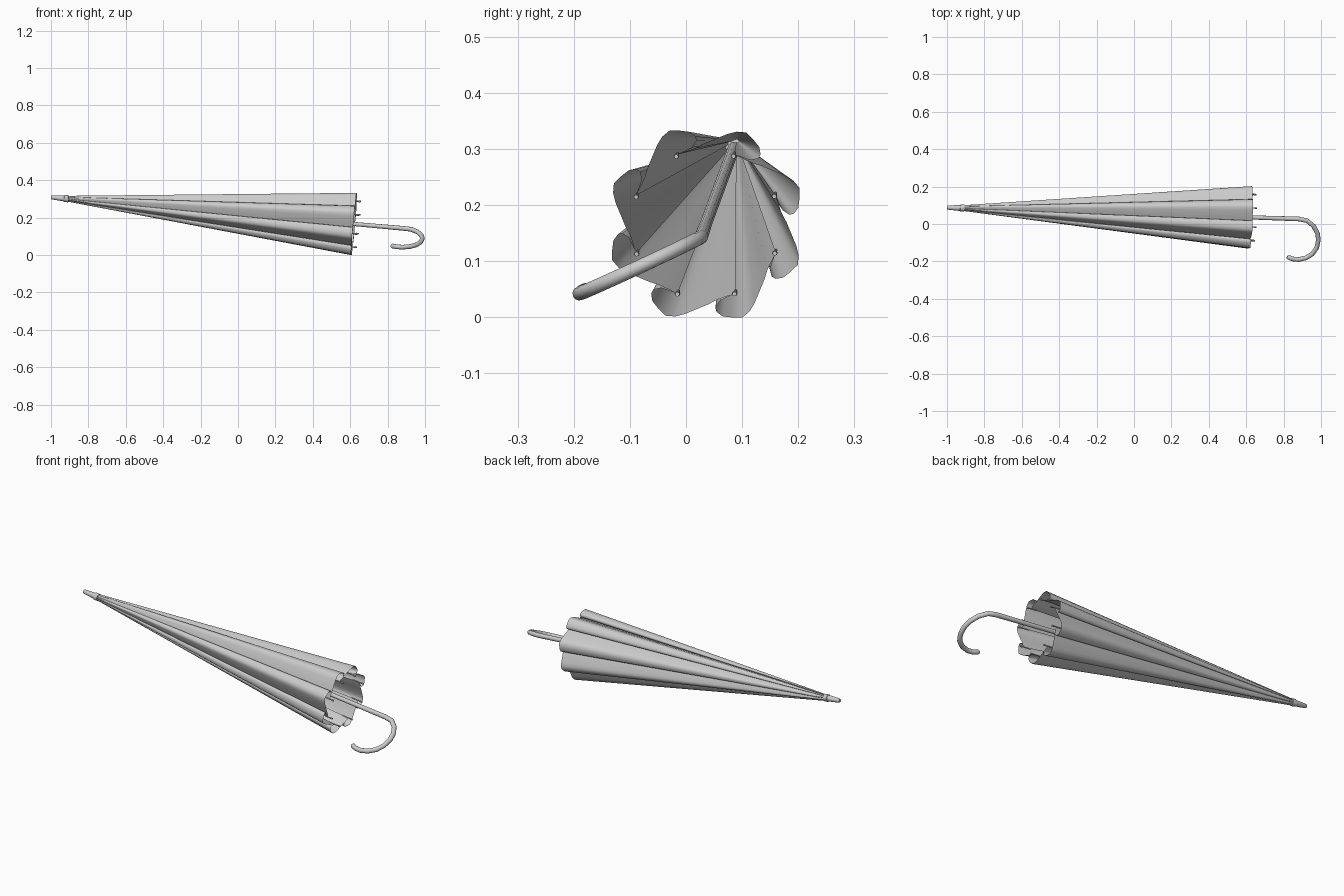
import bpy, bmesh, math
from mathutils import Vector, Matrix

if "Cube" in bpy.data.objects:
    bpy.data.objects.remove(bpy.data.objects["Cube"])

# one plain grey for the whole model
grey = bpy.data.materials.new("plain_grey")
grey.diffuse_color = (0.6, 0.6, 0.6, 1)
grey.use_nodes = True
grey.node_tree.nodes["Principled BSDF"].inputs["Base Color"].default_value = grey.diffuse_color

# leaning axis of the umbrella, from tip to start of the hook
TIP = Vector((-1.0, 0.088, 0.309))
BEND = Vector((0.88, 0.027, 0.143))
A = (BEND - TIP).normalized()
U = (Vector((0, 1, 0)) - A * A.y).normalized()
W = A.cross(U)


def place(s, p, q):
    """Point at distance s along the axis, offset p sideways and q upwards."""
    return TIP + A * s + U * p + W * q


def finish(name, bm, angle):
    bmesh.ops.remove_doubles(bm, verts=bm.verts, dist=1e-5)
    me = bpy.data.meshes.new(name)
    bm.to_mesh(me)
    bm.free()
    me.materials.append(grey)
    ob = bpy.data.objects.new(name, me)
    bpy.context.collection.objects.link(ob)
    bpy.ops.object.select_all(action='DESELECT')
    bpy.context.view_layer.objects.active = ob
    ob.select_set(True)
    bpy.ops.object.shade_smooth_by_angle(angle=math.radians(angle))
    return ob


def skin(bm, rings):
    """Join closed rings of points into a surface."""
    vs = [[bm.verts.new(p) for p in r] for r in rings]
    n = len(vs[0])
    for a, b in zip(vs, vs[1:]):
        for i in range(n):
            j = (i + 1) % n
            bm.faces.new((a[i], a[j], b[j], b[i]))
    return vs


def lathe(bm, profile, centre=(0, 0), n=12):
    """Turned solid along the axis from (distance, radius) pairs, capped."""
    rings = [[place(s, centre[0] + r * math.cos(2 * math.pi * k / n),
                    centre[1] + r * math.sin(2 * math.pi * k / n))
              for k in range(n)] for s, r in profile]
    vs = skin(bm, rings)
    bm.faces.new(vs[0][::-1])
    bm.faces.new(vs[-1])


RIM, TOP = 1.628, 0.085
# one pleat at the rim: rib, fold back, bulge, run in to the next rib
PLEAT = [(0.0525, -0.124), (0.025, -0.137), (0.017, -0.149), (0.019, -0.157),
         (0.030, -0.165), (0.047, -0.167), (0.065, -0.167), (0.078, -0.156),
         (0.087, -0.141), (0.104, -0.100), (0.110, -0.081)]

# canopy: eight pleats tapering to the ferrule
outline = []
for k in range(8):
    rot = Matrix.Rotation(k * math.pi / 4, 2)
    outline += [rot @ Vector(p) for p in PLEAT]
bm = bmesh.new()
rings = []
for i in range(7):
    t = i / 6
    f = 0.09 + 0.91 * t
    rings.append([place(TOP + (RIM - TOP) * t, p.x * f, p.y * f) for p in outline])
skin(bm, rings)
finish("canopy", bm, 50)

# rib ends poking out past the rim at every fold
bm = bmesh.new()
for k in range(8):
    c = Matrix.Rotation(k * math.pi / 4, 2) @ Vector(PLEAT[0])
    lathe(bm, [(RIM - 0.04, 0.003), (RIM + 0.012, 0.003),
               (RIM + 0.014, 0.005), (RIM + 0.025, 0.004)], c * 0.99, 8)
finish("rib_tips", bm, 40)

# ferrule at the point
bm = bmesh.new()
lathe(bm, [(0.0, 0.009), (0.006, 0.011), (0.07, 0.016), (0.072, 0.019),
           (0.092, 0.019), (0.094, 0.014)], n=16)
finish("ferrule", bm, 40)

# shaft and hooked handle: one swept tube
hook_xy = [(0.925, 0.018), (0.961, -0.012), (0.981, -0.050), (0.986, -0.085),
           (0.977, -0.127), (0.954, -0.160), (0.920, -0.181), (0.880, -0.190),
           (0.850, -0.187), (0.825, -0.178)]
path = [place(0.05, 0, 0), place(RIM, 0, 0), BEND]
path += [Vector((x, y, BEND.z + 0.465 * (y - BEND.y) - 0.02 * (x - BEND.x)))
         for x, y in hook_xy]
side = (path[8] - BEND).cross(A).normalized()
bm = bmesh.new()
rings = []
for i, p in enumerate(path):
    d = (path[min(i + 1, len(path) - 1)] - path[max(i - 1, 0)]).normalized()
    up = d.cross(side).normalized()
    r = 0.011 if i < 2 else 0.0125
    rings.append([p + side * r * math.cos(a) + up * r * math.sin(a)
                  for a in [2 * math.pi * k / 12 for k in range(12)]])
# rounded end
end = rings[-1]
rings.append([path[-1] + (v - path[-1]) * 0.6 + d * 0.007 for v in end])
vs = skin(bm, rings)
bm.faces.new(vs[0][::-1])
bm.faces.new(vs[-1])
bmesh.ops.recalc_face_normals(bm, faces=bm.faces)
finish("shaft_and_handle", bm, 50)
